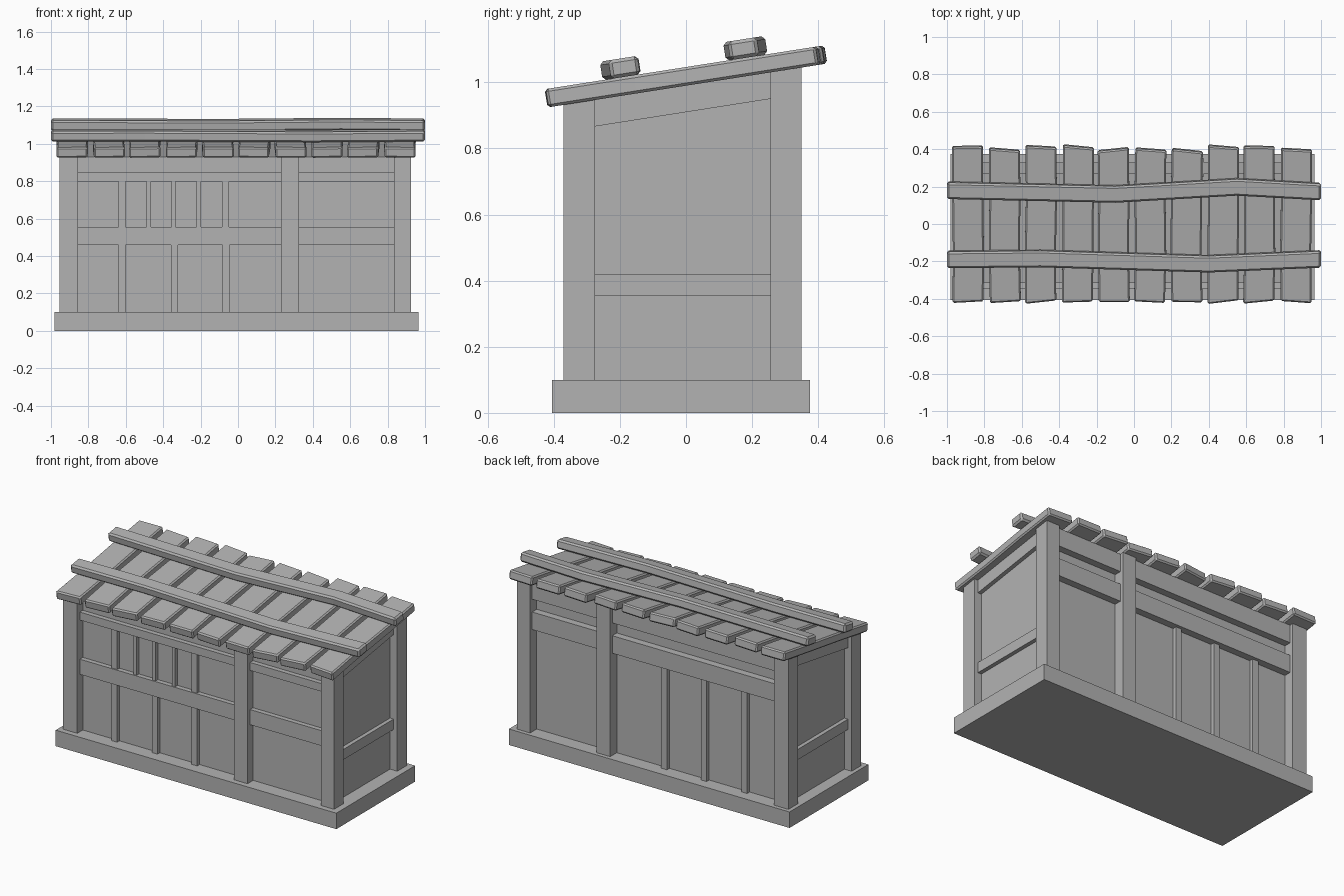
import bpy, bmesh, random
from mathutils import Vector

random.seed(4)
if "Cube" in bpy.data.objects:
    bpy.data.objects.remove(bpy.data.objects["Cube"])

grey = bpy.data.materials.new("plain grey")
grey.use_nodes = True
COLOUR = (0.45, 0.45, 0.45, 1)
grey.diffuse_color = COLOUR
grey.node_tree.nodes["Principled BSDF"].inputs["Base Color"].default_value = COLOUR

SLOPE = 0.157


def roof(y):
    """Height of the underside of the roof."""
    return 0.99 + SLOPE * y


def finish(name, bm, bevel=0):
    bmesh.ops.recalc_face_normals(bm, faces=bm.faces)
    mesh = bpy.data.meshes.new(name)
    bm.to_mesh(mesh)
    bm.free()
    mesh.materials.append(grey)
    ob = bpy.data.objects.new(name, mesh)
    bpy.context.collection.objects.link(ob)
    if bevel:
        mod = ob.modifiers.new("worn edges", "BEVEL")
        mod.width, mod.segments, mod.limit_method = bevel, 1, "ANGLE"
    return ob


def box(name, x, y, z, top_gap=None, bottom_gap=None):
    """Box from ranges; a gap makes that end follow the roof slope."""
    bm = bmesh.new()
    bmesh.ops.create_cube(bm, size=1)
    for v in bm.verts:
        high = v.co.z > 0
        v.co = Vector((x[v.co.x > 0], y[v.co.y > 0], z[high]))
        gap = top_gap if high else bottom_gap
        if gap is not None:
            v.co.z = roof(v.co.y) - gap
    return finish(name, bm)


def sweep(name, sections, bevel):
    """Join four-cornered cross-sections into a bent plank."""
    bm = bmesh.new()
    rings = [[bm.verts.new(p) for p in s] for s in sections]
    for a, b in zip(rings, rings[1:]):
        for i in range(4):
            j = (i + 1) % 4
            bm.faces.new((a[i], a[j], b[j], b[i]))
    bm.faces.new(rings[0])
    bm.faces.new(rings[-1])
    return finish(name, bm, bevel)


# Base slab and recessed walls
box("base", (-0.98, 0.965), (-0.405, 0.375), (0, 0.1))
box("walls", (-0.905, 0.875), (-0.315, 0.285), (0.1, 1), top_gap=0.01)

# Posts
FRONT, BACK = (-0.37, -0.275), (0.255, 0.35)
RIGHT, LEFT = (-0.955, -0.855), (0.835, 0.925)
for side, y, middle in (("front", FRONT, (0.23, 0.325)), ("back", BACK, (0.28, 0.375))):
    for place, x in (("right", RIGHT), ("left", LEFT), ("middle", middle)):
        box(f"{side}_{place}_post", x, y, (0.1, 1), top_gap=0)

# Horizontal beams
SPAN = (-0.86, 0.84)
box("front_top_beam", SPAN, (-0.345, -0.3), (0.8, 0.85))
box("front_middle_beam", SPAN, (-0.345, -0.3), (0.46, 0.555))
box("back_top_beam", SPAN, (0.27, 0.33), (0.93, 1), top_gap=0)
box("back_lower_beam", SPAN, (0.27, 0.33), (0.74, 0.85))
for side, x in (("right", (-0.93, -0.89)), ("left", (0.86, 0.9))):
    box(f"{side}_top_beam", x, (-0.28, 0.26), (0, 0), top_gap=0, bottom_gap=0.08)
    box(f"{side}_middle_beam", x, (-0.28, 0.26), (0.355, 0.42))

# Upright battens
for i, x in enumerate((-0.62, -0.34, -0.065)):
    box(f"back_batten_{i}", (x - 0.02, x + 0.02), (0.27, 0.31), (0.1, 0.75))
    box(f"front_lower_batten_{i}", (x - 0.019, x + 0.019), (-0.338, -0.3), (0.1, 0.47))
for i, x in enumerate((-0.62, -0.477, -0.345, -0.21, -0.067)):
    w = 0.019 if i in (0, 4) else 0.011
    box(f"front_upper_batten_{i}", (x - w, x + w), (-0.338, -0.3), (0.55, 0.81))

# Roof planks with uneven ends
for i in range(10):
    x = -0.885 + 0.1945 * i
    back = 0.42 - random.choice((0, 0, 0.015, 0.02))
    sections = []
    for y in (-0.41, -0.15, 0.15, back):
        end = abs(y) > 0.3
        shift = random.uniform(-0.005, 0.005)
        skew = random.uniform(-0.01, 0.01) if end else 0
        corners = []
        for dx, up in ((-1, 0), (1, 0), (1, 1), (-1, 1)):
            yy = y + dx * skew - 0.009 * up
            zz = roof(y + dx * skew) + 0.055 * up
            corners.append((x + shift + dx * 0.083, yy, zz))
        sections.append(corners)
    sweep(f"roof_plank_{i}", sections, 0.008)

# Bent rails laid across the roof
RAILS = {
    "front_rail": ((-1, -0.185), (-0.5, -0.18), (0.4, -0.208), (1, -0.182)),
    "back_rail": ((-1, 0.185), (-0.1, 0.165), (0.55, 0.203), (1, 0.178)),
}
for name, path in RAILS.items():
    sections = []
    for x, y in path:
        corners = []
        for dy, up in ((-1, 0), (1, 0), (1, 1), (-1, 1)):
            yy = y + dy * 0.044
            corners.append((x, yy - 0.009 * up, roof(yy) + 0.056 + 0.056 * up))
        sections.append(corners)
    sweep(name, sections, 0.01)
